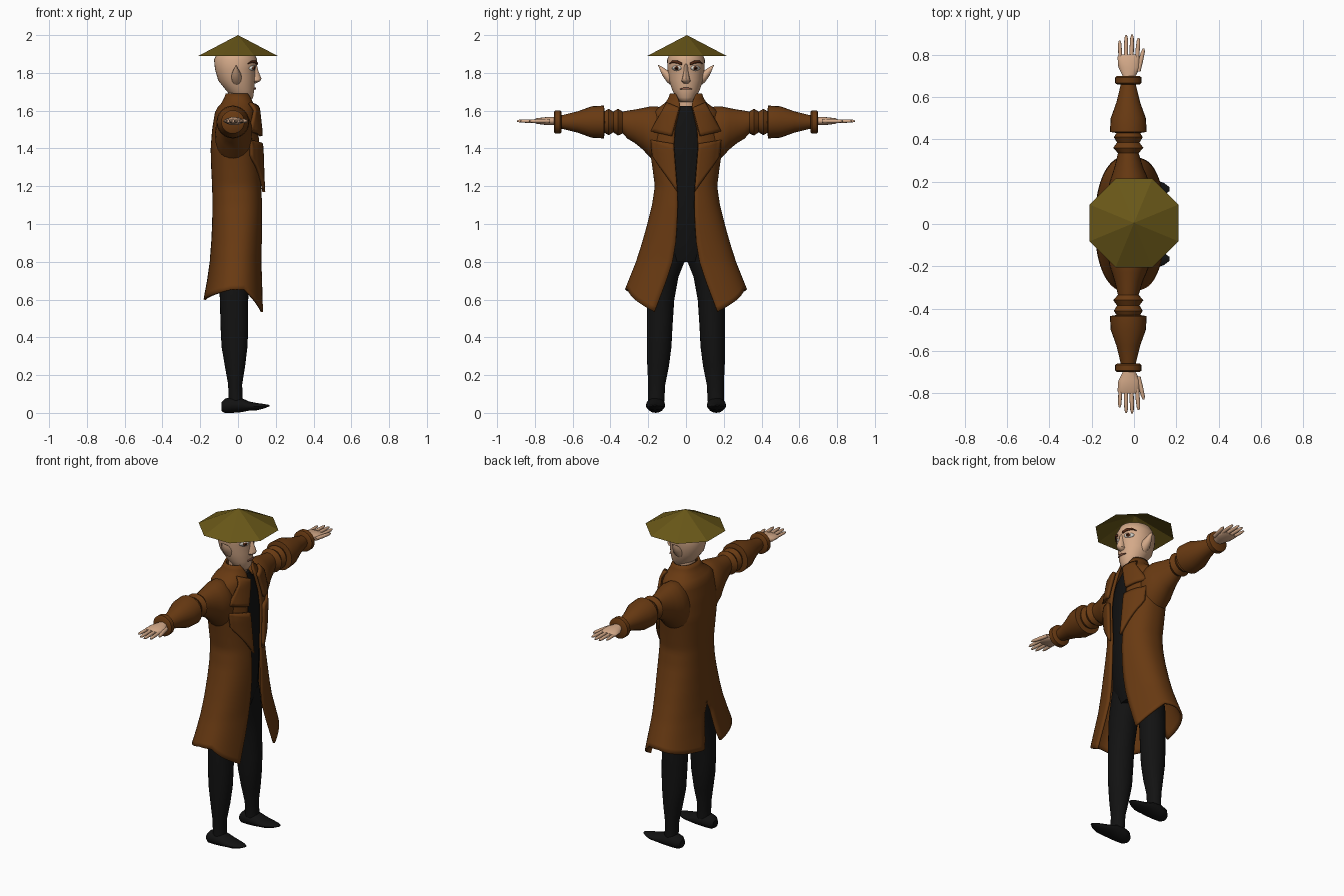
import bpy, bmesh, math
from mathutils import Vector

if "Cube" in bpy.data.objects:
    bpy.data.objects.remove(bpy.data.objects["Cube"])

def material(name, r, g, b):
    m = bpy.data.materials.new(name)
    m.diffuse_color = (r, g, b, 1)
    m.use_nodes = True
    m.node_tree.nodes["Principled BSDF"].inputs["Base Color"].default_value = m.diffuse_color
    return m

BROWN = material("coat brown", .14, .042, .006)
BLACK = material("black cloth", .006, .006, .006)
SKIN = material("skin", .66, .40, .25)
OLIVE = material("hat olive", .14, .095, .009)
WHITE = material("eye white", .75, .72, .65)
HAIR = material("brow brown", .10, .025, .008)
LIP = material("lip", .32, .13, .08)
DARK = material("pupil dark", .02, .01, .006)

def finish(name, bm, mat, angle=40):
    bmesh.ops.remove_doubles(bm, verts=bm.verts, dist=.0004)
    bmesh.ops.recalc_face_normals(bm, faces=bm.faces)
    me = bpy.data.meshes.new(name)
    bm.to_mesh(me)
    bm.free()
    me.materials.append(mat)
    if angle:
        me.shade_smooth()
        me.set_sharp_from_angle(angle=math.radians(angle))
    ob = bpy.data.objects.new(name, me)
    bpy.context.collection.objects.link(ob)
    return ob

def skin_rows(bm, rows, closed):
    vs = [[bm.verts.new(p) for p in row] for row in rows]
    n = len(rows[0])
    for a, b in zip(vs, vs[1:]):
        for i in range(n if closed else n - 1):
            j = (i + 1) % n
            bm.faces.new((a[i], a[j], b[j], b[i]))
    return vs

def loft(name, axis, rings, mat, s=1, n=24, angle=40):
    """Ellipse rings (position, a0, a1, b0, b1) along an axis; s mirrors y."""
    rows = []
    for p, a0, a1, b0, b1 in rings:
        row = []
        for i in range(n):
            t = 2 * math.pi * i / n
            a = (a0 + a1) / 2 + (a1 - a0) / 2 * math.cos(t)
            b = (b0 + b1) / 2 + (b1 - b0) / 2 * math.sin(t)
            x, y, z = {"x": (p, a, b), "y": (a, p, b), "z": (a, b, p)}[axis]
            row.append((x, y * s, z))
        rows.append(row)
    bm = bmesh.new()
    vs = skin_rows(bm, rows, True)
    bm.faces.new(vs[0])
    bm.faces.new(vs[-1])
    return finish(name, bm, mat, angle)

def interp(table, z, col):
    """Smooth lookup in a table sorted by falling z."""
    if z >= table[0][0]:
        return table[0][col]
    for p, q in zip(table, table[1:]):
        if z >= q[0]:
            f = (p[0] - z) / (p[0] - q[0])
            return p[col] + (q[col] - p[col]) * f
    return table[-1][col]

# Coat: z, half width, back x, front x, half opening
COAT = [(1.69, .085, -.065, .065, .055), (1.65, .10, -.08, .08, .035),
        (1.625, .13, -.10, .09, .03), (1.605, .17, -.12, .095, .035),
        (1.5, .19, -.137, .11, .06), (1.4, .193, -.145, .12, .065),
        (1.3, .178, -.142, .123, .058), (1.2, .165, -.137, .126, .048),
        (1.1, .18, -.135, .13, .045), (1.0, .205, -.137, .13, .048),
        (.9, .233, -.142, .128, .055), (.8, .265, -.15, .127, .072),
        (.7, .305, -.165, .133, .105), (.6, .345, -.185, .14, .143), (.53, .36, -.19, .146, .17)]
VENT = [(.86, 0), (.8, .03), (.65, .06), (.55, .1)]
P = 2 / 2.3

def coat_point(th, z):
    w, xb, xf = (interp(COAT, z, c) for c in (1, 2, 3))
    c, s = math.cos(th), max(0, math.sin(th))
    x = (xb + xf) / 2 + (xf - xb) / 2 * math.copysign(abs(c) ** P, c)
    return x, w * s ** P, z

def coat_angle(y, z):
    return math.asin(min(1, y / interp(COAT, z, 1)) ** (1 / P))

bm = bmesh.new()
ROWS, COLS = 44, 26
for s in (1, -1):
    rows = []
    for r in range(ROWS + 1):
        row = []
        for c in range(COLS + 1):
            u = c / COLS
            # hem dips at the front corner and at the back
            hem = .535 + .12 * min(1, u / .35) - .055 * max(0, (u - .5) / .5)
            z = 1.69 - (1.69 - hem) * r / ROWS
            t0 = coat_angle(interp(COAT, z, 4), z)
            t1 = math.pi - coat_angle(interp(VENT, z, 1), z)
            x, y, z = coat_point(t0 + (t1 - t0) * u, z)
            row.append((x, y * s, z))
        rows.append(row)
    skin_rows(bm, rows, False)
coat = finish("coat", bm, BROWN, 50)
mod = coat.modifiers.new("thickness", "SOLIDIFY")
mod.thickness = .012
mod.offset = -1

def lapel(name, corners, s, lift):
    """Plate following the coat front, from four (y, z) corners."""
    a, b, c, d = (Vector(p) for p in corners)
    rows = []
    for i in range(9):
        row = []
        for j in range(9):
            p = a.lerp(b, j / 8).lerp(d.lerp(c, j / 8), i / 8)
            y = min(p.x, interp(COAT, p.y, 1) * .9)
            row.append((coat_point(coat_angle(y, p.y), p.y)[0] + lift, p.x * s, p.y))
        rows.append(row)
    bm = bmesh.new()
    skin_rows(bm, rows, False)
    ob = finish(name, bm, BROWN)
    m = ob.modifiers.new("thickness", "SOLIDIFY")
    m.thickness = .016
    m.offset = 0

# Shirt and neck
loft("shirt", "z", [(.8, -.1, .06, -.13, .13), (.9, -.11, .09, -.16, .16), (1.1, -.11, .108, -.14, .14),
     (1.3, -.115, .108, -.15, .15), (1.45, -.11, .102, -.16, .16), (1.56, -.09, .088, -.12, .12),
     (1.6, -.07, .078, -.07, .07), (1.625, -.05, .07, -.045, .045)], BLACK)
loft("neck", "z", [(1.55, -.05, .05, -.05, .05), (1.72, -.055, .05, -.055, .055)], SKIN)

# Head
HEAD = [(1.937, -.05, .03, .04), (1.915, -.105, .08, .082), (1.87, -.127, .102, .10),
        (1.82, -.122, .092, .098), (1.76, -.105, .09, .09), (1.71, -.065, .086, .073),
        (1.67, -.03, .08, .052), (1.645, .0, .065, .03)]
loft("head", "z", [(z, b, f, -w, w) for z, b, f, w in HEAD], SKIN, n=32, angle=60)

def face_x(y, z):
    b, f, w = (interp(HEAD, z, c) for c in (1, 2, 3))
    return (b + f) / 2 + (f - b) / 2 * math.sqrt(max(0, 1 - (y / w) ** 2))

def face_strip(name, pts, mat, s=1):
    """Thin painted strip on the face: (y, z, half height)."""
    rows = [[(face_x(y, z + k * h) + .004, y * s, z + k * h) for k in (-1, 0, 1)] for y, z, h in pts]
    bm = bmesh.new()
    skin_rows(bm, rows, False)
    finish(name, bm, mat).modifiers.new("thickness", "SOLIDIFY").thickness = .006

def face_disc(name, y, z, ry, rz, lift, mat, s):
    bm = bmesh.new()
    rim = []
    for i in range(16):
        t = i * math.pi / 8
        py, pz = y + ry * math.cos(t), z + rz * math.sin(t)
        rim.append(bm.verts.new((face_x(py, pz) + lift, py * s, pz)))
    mid = bm.verts.new((face_x(y, z) + lift + .003, y * s, z))
    for i in range(16):
        bm.faces.new((rim[i], rim[(i + 1) % 16], mid))
    finish(name, bm, mat).modifiers.new("thickness", "SOLIDIFY").thickness = .005

loft("nose", "z", [(1.85, .07, .098, -.01, .01), (1.81, .06, .108, -.012, .012), (1.77, .06, .124, -.02, .02),
     (1.757, .06, .118, -.024, .024), (1.745, .06, .095, -.016, .016)], SKIN, n=12)
face_strip("mouth", [(-.03, 1.715, .002), (-.012, 1.718, .005), (.012, 1.718, .005), (.03, 1.715, .002)], LIP)

SLEEVE = [(.43, .055), (.435, .087), (.50, .083), (.575, .056), (.665, .034)]
for s, side in ((1, "left"), (-1, "right")):
    # Face details
    face_disc("eye_" + side, .05, 1.825, .024, .014, .004, WHITE, s)
    face_disc("iris_" + side, .05, 1.825, .011, .011, .007, HAIR, s)
    face_disc("pupil_" + side, .05, 1.825, .005, .005, .010, DARK, s)
    face_strip("brow_" + side, [(.02, 1.848, .006), (.045, 1.858, .007), (.07, 1.86, .005), (.083, 1.85, .002)], HAIR, s)
    loft("ear_" + side, "y", [(.08, -.035, .02, 1.735, 1.805), (.10, -.035, .018, 1.75, 1.815),
         (.125, -.025, .004, 1.785, 1.832), (.147, -.012, -.008, 1.838, 1.843)], SKIN, s, 12)
    # Collar flap and lapel
    lapel("collar_" + side, [(.035, 1.615), (.10, 1.64), (.185, 1.49), (.075, 1.465)], s, .016)
    lapel("lapel_" + side, [(.065, 1.425), (.185, 1.445), (.175, 1.36), (.045, 1.17)], s, .012)
    # Sleeve: shoulder, gathered rings, flared forearm, cuff
    loft("shoulder_" + side, "y", [(.10, -.11, .06, 1.30, 1.60), (.15, -.122, .075, 1.32, 1.622),
         (.19, -.118, .075, 1.352, 1.622), (.23, -.105, .06, 1.395, 1.614), (.27, -.092, .042, 1.428, 1.606),
         (.31, -.082, .03, 1.452, 1.60), (.335, -.076, .022, 1.48, 1.595), (.36, -.098, .044, 1.468, 1.61),
         (.385, -.08, .026, 1.485, 1.595), (.41, -.095, .041, 1.47, 1.61), (.435, -.08, .026, 1.485, 1.595)],
         BROWN, s, angle=35)
    loft("sleeve_" + side, "y", [(y, -.027 - r, -.027 + r, 1.54 - r, 1.54 + r) for y, r in SLEEVE], BROWN, s)
    loft("cuff_" + side, "y", [(y, -.027 - r, -.027 + r, 1.54 - r, 1.54 + r) for y, r in
         ((.66, .054), (.666, .062), (.693, .062), (.699, .054))], BROWN, s)
    # Hand with fingers
    loft("palm_" + side, "y", [(y, a, b, 1.545 - h, 1.545 + h) for y, a, b, h in
         ((.66, -.05, .0, .022), (.70, -.054, .008, .022), (.74, -.074, .03, .021),
          (.79, -.078, .026, .015), (.802, -.07, .018, .009))], SKIN, s, 16)
    for k, (xa, xb, ya, yb, r) in enumerate([(.02, .046, .72, .83, .011), (.014, .022, .78, .88, .010),
                                            (-.012, -.009, .78, .896, .010), (-.038, -.037, .78, .893, .010),
                                            (-.064, -.068, .775, .868, .009)]):
        rings = []
        for f, q in ((0, 1), (.5, 1), (.85, .85), (1, .35)):
            x, y, h = xa + (xb - xa) * f, ya + (yb - ya) * f, r * q
            rings.append((y, x - h, x + h, 1.545 - h, 1.545 + h))
        loft(("thumb_" if k == 0 else f"finger_{k}_") + side, "y", rings, SKIN, s, 10)
    # Trouser leg and shoe
    loft("leg_" + side, "z", [(.9, -.09, .07, -.01, .16), (.8, -.1, .068, .008, .185), (.72, -.102, .062, .04, .2),
         (.6, -.096, .054, .062, .206), (.45, -.092, .054, .072, .207), (.35, -.087, .05, .077, .207),
         (.25, -.07, .038, .09, .205), (.15, -.052, .022, .11, .2), (.06, -.05, .025, .115, .2)], BLACK, s)
    loft("shoe_" + side, "x", [(-.088, .135, .185, .01, .055), (-.07, .118, .203, .0, .075), (-.03, .112, .21, .0, .085),
         (.02, .11, .212, .004, .078), (.06, .11, .213, .012, .06), (.1, .118, .208, .014, .052),
         (.14, .135, .195, .024, .047), (.167, .155, .175, .035, .042)], BLACK, s, 16)

# Hat: open eight-sided cone with flat faces
bm = bmesh.new()
bmesh.ops.create_cone(bm, cap_ends=False, segments=8, radius1=.227, radius2=0, depth=.11)
for v in bm.verts:
    x, y = v.co.xy
    a = math.pi / 8
    v.co = (x * math.cos(a) - y * math.sin(a), x * math.sin(a) + y * math.cos(a) + .005, v.co.z + 1.945)
finish("hat", bm, OLIVE, 0)
